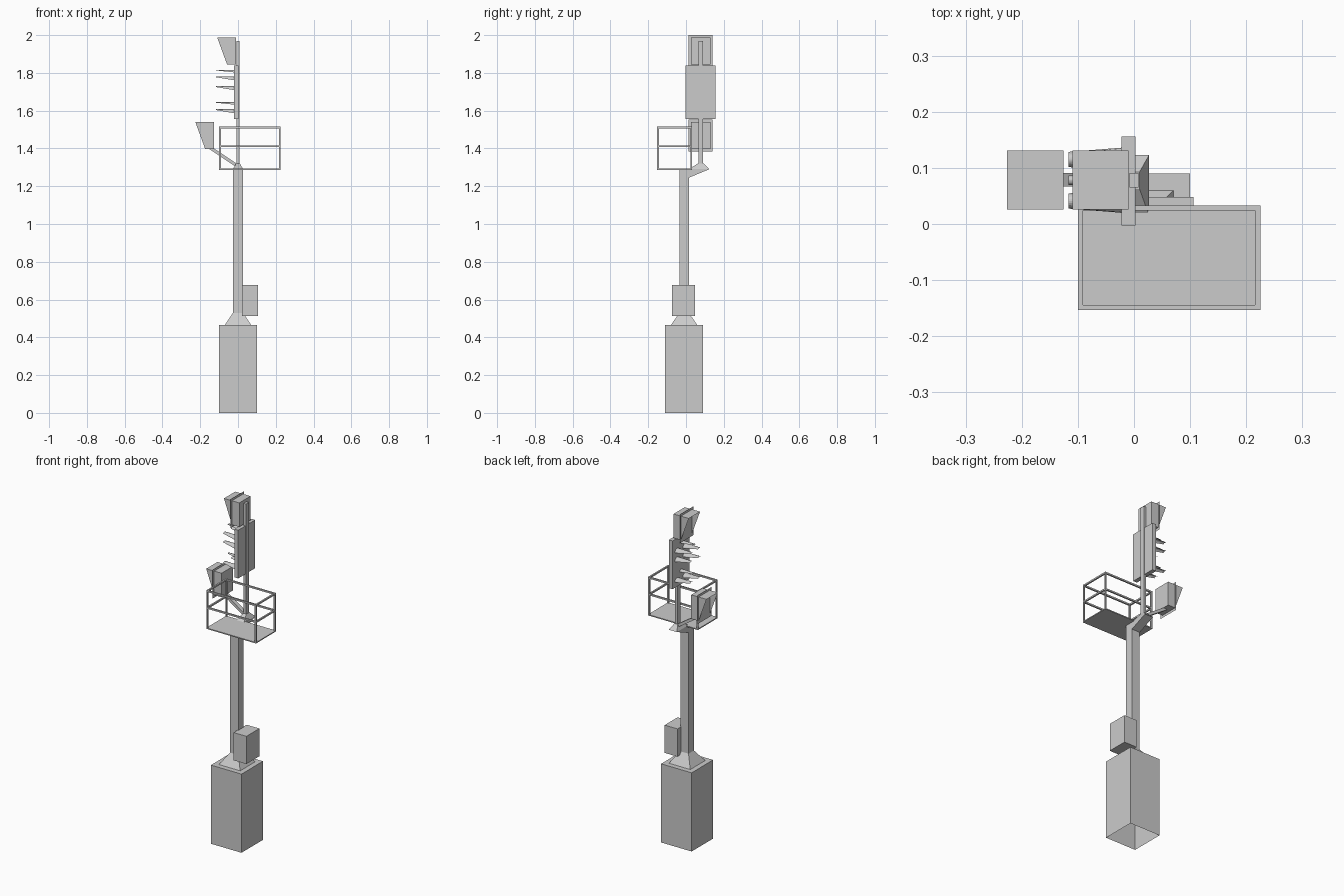
import bpy, bmesh, math
from mathutils import Vector

if "Cube" in bpy.data.objects:
    bpy.data.objects.remove(bpy.data.objects["Cube"])


def mesh_obj(name, verts, faces):
    me = bpy.data.meshes.new(name)
    me.from_pydata(verts, [], faces)
    ob = bpy.data.objects.new(name, me)
    bpy.context.collection.objects.link(ob)
    return ob


def frustum(name, low, high, bottom=True):
    # low / high: (x0, x1, y0, y1, z) rectangles
    v = []
    for x0, x1, y0, y1, z in (low, high):
        v += [(x0, y0, z), (x1, y0, z), (x1, y1, z), (x0, y1, z)]
    f = [(i, (i + 1) % 4, (i + 1) % 4 + 4, i + 4) for i in range(4)] + [(4, 5, 6, 7)]
    if bottom:
        f.append((3, 2, 1, 0))
    return mesh_obj(name, v, f)


def box(name, x0, x1, y0, y1, z0, z1, bottom=True):
    return frustum(name, (x0, x1, y0, y1, z0), (x0, x1, y0, y1, z1), bottom)


# Foundation (open underneath), foot flare, post, equipment box
box("foundation", -.1, .1, -.11, .09, 0, .465, bottom=False)
frustum("post_foot", (-.07, .07, -.08, .06, .465), (-.027, .027, -.035, .015, .53))
box("post", -.027, .027, -.035, .015, .53, 1.29)
box("equipment_box", .022, .106, -.073, .048, .512, .676)

# Cantilever bracket: wedge under a tapered cap
w = .027
mesh_obj("bracket_wedge",
         [(-w, .015, 1.245), (w, .015, 1.245), (w, .015, 1.29), (-w, .015, 1.29),
          (w, .123, 1.29), (-w, .123, 1.29)],
         [(0, 1, 2, 3), (0, 5, 4, 1), (1, 4, 2), (0, 3, 5), (2, 4, 5, 3)])
frustum("bracket_cap", (-w, w, .015, .123, 1.29), (-.01, .01, .062, .093, 1.32))

# Upper mast
box("upper_mast", -.008, .008, .065, .091, 1.315, 1.97)

# Platform with railings
X0, X1, Y0, Y1, T = -.1, .225, -.153, .033, .009
box("platform_floor", X0, X1, Y0, Y1, 1.287, 1.293)
for i, x in enumerate((X0, X1 - T)):
    for j, y in enumerate((Y0, Y1 - T)):
        box(f"rail_post_{i}{j}", x, x + T, y, y + T, 1.293, 1.515)
for k, z in enumerate((1.407, 1.506)):
    for i, x in enumerate((X0, X1 - T)):
        box(f"side_rail_{k}{i}", x, x + T, Y0, Y1, z, z + T)
    for j, y in enumerate((Y0, Y1 - T)):
        box(f"long_rail_{k}{j}", X0, X1, y, y + T, z, z + T)


# Number display head: box, thin back plate, open tapered hood
def head(tag, dx, dz):
    xb, xf, xt = -.01 + dx, -.058 + dx, -.11 + dx
    z0, z1, y0, y1 = 1.845 + dz, 1.987 + dz, .026, .131
    box(tag + "_head_box", xf, xb, y0, y1, z0, z1)
    mesh_obj(tag + "_head_plate",
             [(xf, .012, z0 - .015), (xf, .14, z0 - .015), (xf, .14, z1 + .013), (xf, .012, z1 + .013)],
             [(0, 3, 2, 1)])
    mesh_obj(tag + "_head_hood",
             [(xf, y0, z0), (xf, y0, z1), (xt, y0, z1), (xf, y1, z0), (xf, y1, z1), (xt, y1, z1)],
             [(0, 1, 2), (3, 5, 4), (1, 4, 5, 2)])


head("upper", 0, 0)
head("lower", -.116, -.447)

# Diagonal strut carrying the lower head
a, b = Vector((-.15, 0, 1.405)), Vector((0, 0, 1.305))
n = Vector((b.z - a.z, 0, a.x - b.x)).normalized() * .008
v = [tuple(p + s * n + Vector((0, y, 0))) for y in (.067, .091) for p, s in ((a, 1), (b, 1), (b, -1), (a, -1))]
mesh_obj("lower_head_strut", v, [(0, 1, 2, 3), (7, 6, 5, 4)] +
         [(i, i + 4, (i + 1) % 4 + 4, (i + 1) % 4) for i in range(4)])

# Signal board
box("signal_board", -.022, .003, -.003, .156, 1.555, 1.84)


# Lamp hood: half arch narrowing to its upper part at the tip
def lamp_hood(name, y, ztop, r, n=8):
    v = []
    for x, lo in ((-.022, 0), (-.117, 50)):
        for i in range(n + 1):
            t = math.radians(lo + (180 - 2 * lo) * i / n)
            v.append((x, y + r * math.cos(t), ztop - r + r * math.sin(t)))
    mesh_obj(name, v, [(i, i + 1, i + n + 2, i + n + 1) for i in range(n)])


for k, z in enumerate((1.782, 1.73, 1.608)):
    for s in (-1, 1):
        lamp_hood(f"lamp_hood_{k}_{'left' if s > 0 else 'right'}", .078 + s * .037, z, .021)
for k, z in enumerate((1.816, 1.645)):
    lamp_hood(f"small_lamp_hood_{k}", .078, z, .013)

# Consistent outward normals
for ob in bpy.context.collection.objects:
    bm = bmesh.new()
    bm.from_mesh(ob.data)
    bmesh.ops.recalc_face_normals(bm, faces=bm.faces)
    bm.to_mesh(ob.data)
    bm.free()
